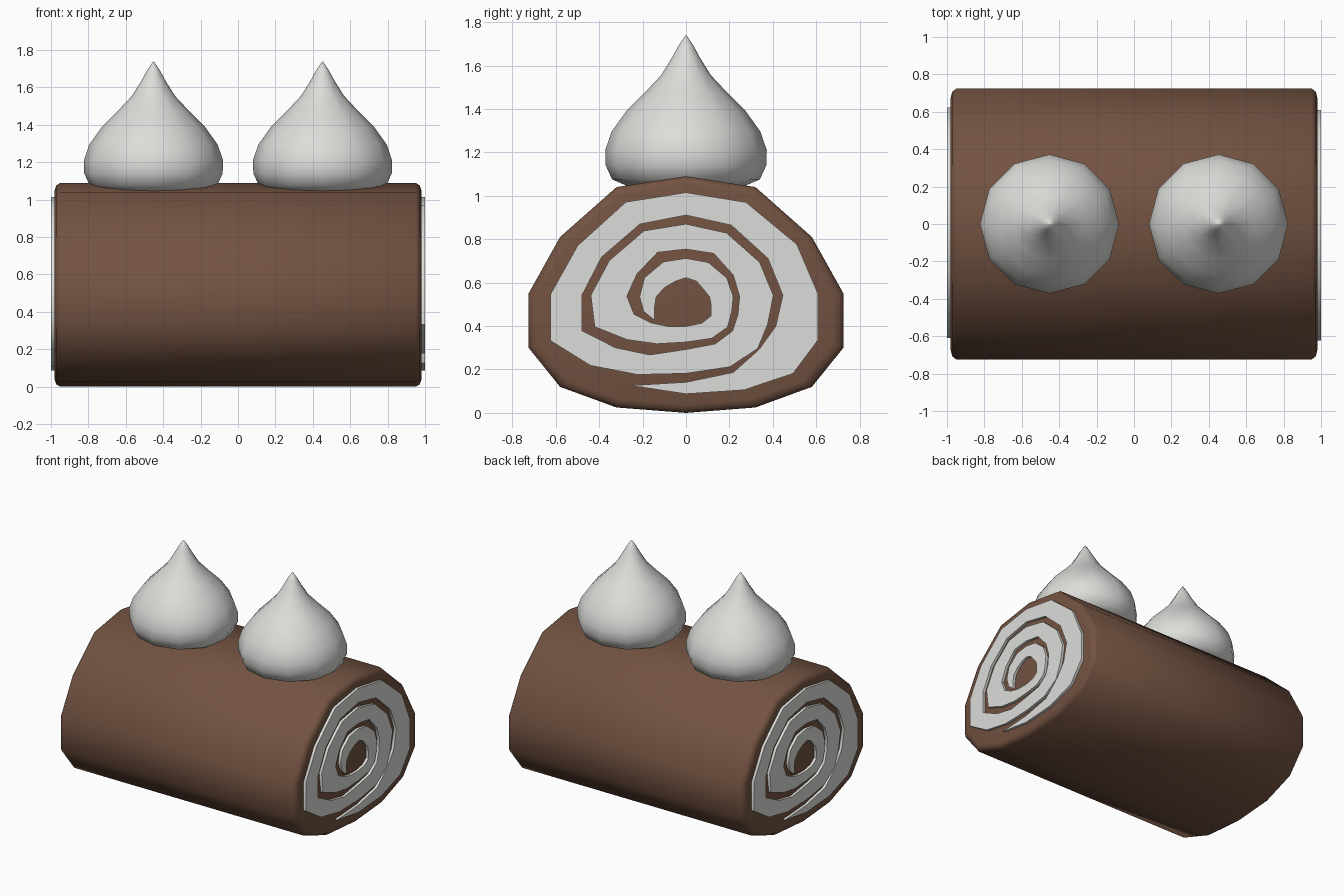
import bpy, bmesh, math

if "Cube" in bpy.data.objects:
    bpy.data.objects.remove(bpy.data.objects["Cube"])

def material(name, rgb):
    m = bpy.data.materials.new(name)
    m.diffuse_color = (*rgb, 1)
    m.use_nodes = True
    m.node_tree.nodes["Principled BSDF"].inputs["Base Color"].default_value = m.diffuse_color
    return m

BROWN = material("chocolate brown", (0.17, 0.085, 0.053))
CREAM = material("cream white", (0.72, 0.73, 0.70))

def make_object(name, verts, faces, mat, angle):
    me = bpy.data.meshes.new(name)
    me.from_pydata(verts, [], faces)
    bm = bmesh.new()
    bm.from_mesh(me)
    bmesh.ops.remove_doubles(bm, verts=bm.verts, dist=1e-5)
    bmesh.ops.recalc_face_normals(bm, faces=bm.faces)
    bm.to_mesh(me)
    bm.free()
    me.materials.append(mat)
    ob = bpy.data.objects.new(name, me)
    bpy.context.collection.objects.link(ob)
    bpy.ops.object.select_all(action='DESELECT')
    ob.select_set(True)
    bpy.context.view_layer.objects.active = ob
    bpy.ops.object.shade_smooth_by_angle(angle=math.radians(angle))
    return ob

def loft(name, rings, mat, angle):
    """Skin closed rings of equal length and cap both ends."""
    n = len(rings[0])
    verts = [p for r in rings for p in r]
    faces = [(i*n + j, i*n + (j+1) % n, (i+1)*n + (j+1) % n, (i+1)*n + j)
             for i in range(len(rings) - 1) for j in range(n)]
    faces += [tuple(range(n)), tuple(range(len(verts) - n, len(verts)))]
    return make_object(name, verts, faces, mat, angle)

# 14-sided log section (y, z about the roll centre), from the bottom round to the top
CZ = 0.53
half = [(0, -0.53), (.32, -.505), (.58, -.41), (.725, -.23), (.725, .02),
        (.58, .28), (.32, .51), (0, .56)]
section = half + [(-y, z) for y, z in half[-2:0:-1]]

# Cake log with rounded rims
rings = [[(x, y*s, CZ + z*s) for y, z in section]
         for x, s in ((-.98, .93), (-.972, .975), (-.95, 1), (.95, 1), (.972, .975), (.98, .93))]
loft("cake_log", rings, BROWN, 50)

# Cream swirl: scale of the log section at each step along the winding
outer = [.80, .835, .84, .85, .84, .84, .88, .863, .866, .865, .86, .86, .86, .76, .70,
         .657, .63, .57, .52, .555, .585, .585, .607, .605, .61, .605, .58, .47, .42,
         .385, .37, .33, .29, .30, .325, .32, .325, .325, .33, .295, .27, .25]
inner = [.80, .733, .68, .58, .57, .615, .65, .655, .68, .665, .67, .66, .66, .56, .52,
         .448, .42, .37, .33, .34, .375, .40, .40, .41, .39, .375, .33, .28, .26,
         .248, .23, .20, .16, .15, .14, .15, .165, .15, .17, .19, .20, .25]

def swirl(name, sign):
    verts, faces = [], []
    for k, (o, i) in enumerate(zip(outer, inner)):
        y, z = section[(k - 1) % 14]
        for x, s in ((.93, o), (1.0, o), (1.0, i), (.93, i)):
            verts.append((sign*x, sign*y*s, CZ + z*s))
    for k in range(len(outer) - 1):
        a, b = 4*k, 4*k + 4
        faces += [(a+j, a+(j+1) % 4, b+(j+1) % 4, b+j) for j in range(4)]
    return make_object(name, verts, faces, CREAM, 40)

swirl("cream_swirl_right", 1)
swirl("cream_swirl_left", -1)

# Two piped cream dollops on top
profile = [(.27, 1.045), (.34, 1.075), (.37, 1.14), (.372, 1.21), (.343, 1.295), (.275, 1.39),
           (.19, 1.475), (.115, 1.555), (.065, 1.635), (.035, 1.69), (.003, 1.738)]
for side, cx in (("left", -.452), ("right", .452)):
    rings = [[(cx + r*math.cos(a*math.pi/6), r*math.sin(a*math.pi/6), z) for a in range(12)]
             for r, z in profile]
    loft("cream_dollop_" + side, rings, CREAM, 60)
